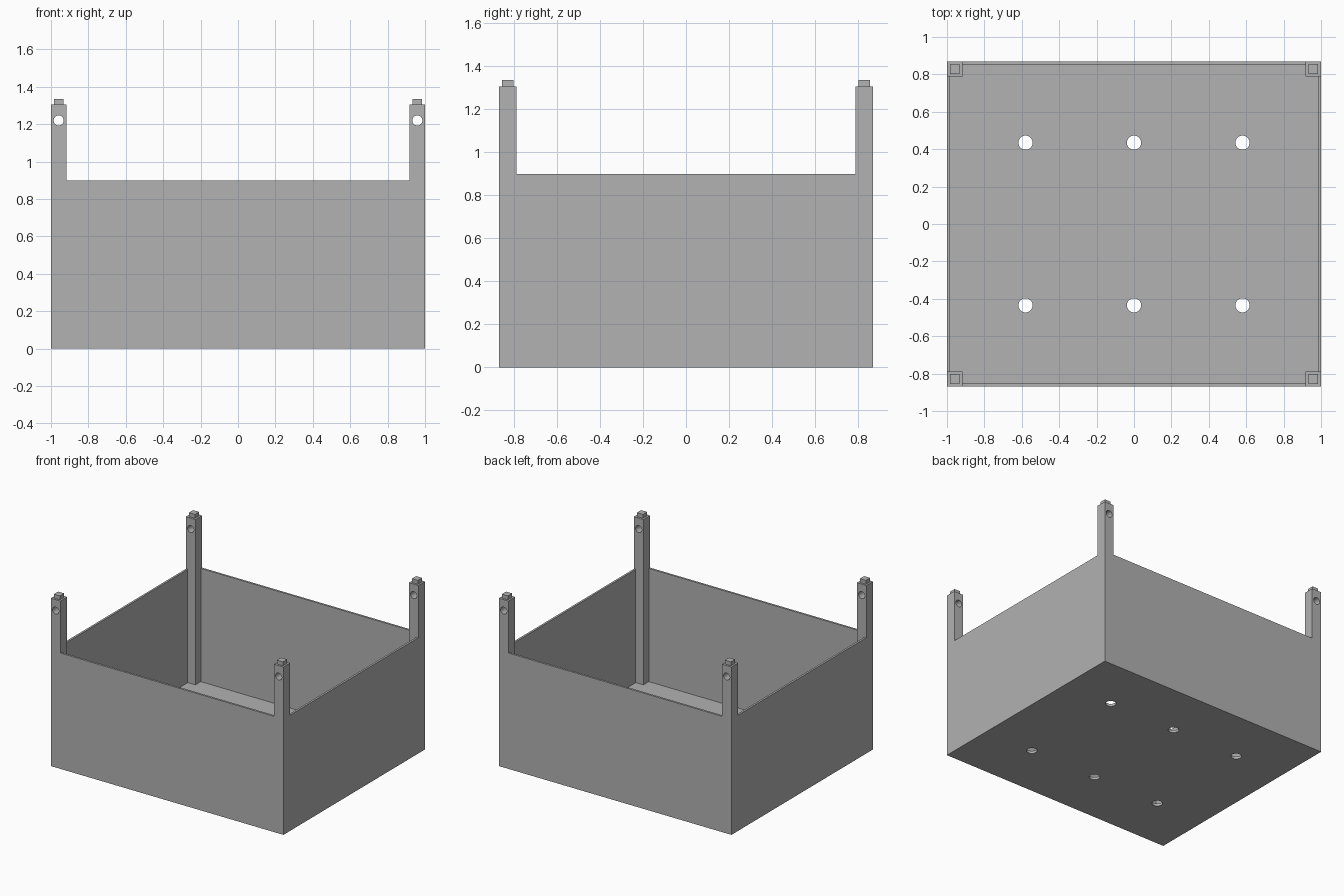
import bpy
from mathutils import Vector

cube = bpy.data.objects.get("Cube")
if cube:
    bpy.data.objects.remove(cube, do_unlink=True)

# Overall sizes
HX, HY = 1.0, 0.87
WALL, FLOOR, RIM = 0.016, 0.02, 0.9
POST, POST_TOP = 0.082, 1.305
PEG, PEG_TOP = 0.052, 1.335

grey = bpy.data.materials.new("plain grey")
grey.use_nodes = True
color = (0.445, 0.445, 0.445, 1)
grey.diffuse_color = color
grey.node_tree.nodes["Principled BSDF"].inputs["Base Color"].default_value = color


def box(name, low, high):
    low, high = Vector(low), Vector(high)
    bpy.ops.mesh.primitive_cube_add(size=1, location=(low + high) / 2)
    ob = bpy.context.object
    ob.name = name
    ob.scale = high - low
    bpy.ops.object.transform_apply(location=False, rotation=False, scale=True)
    ob.data.materials.append(grey)
    return ob


def drill(name, radius, depth, location, rotation=(0, 0, 0)):
    bpy.ops.mesh.primitive_cylinder_add(vertices=32, radius=radius, depth=depth,
                                        location=location, rotation=rotation)
    ob = bpy.context.object
    ob.name = name
    ob.data.materials.append(grey)
    return ob


def combine(target, other, operation):
    """Apply a boolean to the target and discard the helper."""
    mod = target.modifiers.new(operation.lower(), 'BOOLEAN')
    mod.operation = operation
    mod.solver = 'EXACT'
    mod.object = other
    bpy.context.view_layer.objects.active = target
    bpy.ops.object.modifier_apply(modifier=mod.name)
    bpy.data.objects.remove(other, do_unlink=True)


# Open box with thin walls and floor
crate = box("stacking_crate", (-HX, -HY, 0), (HX, HY, RIM))
cavity = box("cavity_cutter", (WALL - HX, WALL - HY, FLOOR), (HX - WALL, HY - WALL, RIM + 0.2))
combine(crate, cavity, 'DIFFERENCE')

# Corner posts with a stacking peg and a cross hole
for sx in (-1, 1):
    for sy in (-1, 1):
        cx, cy = sx * (HX - POST / 2), sy * (HY - POST / 2)
        h, p = POST / 2, PEG / 2
        post = box("corner_post", (cx - h, cy - h, 0), (cx + h, cy + h, POST_TOP))
        peg = box("stacking_peg", (cx - p, cy - p, POST_TOP - 0.05), (cx + p, cy + p, PEG_TOP))
        combine(post, peg, 'UNION')
        hole = drill("post_hole_cutter", 0.027, 0.3, (cx, cy, 1.22), (1.5708, 0, 0))
        combine(post, hole, 'DIFFERENCE')
        combine(crate, post, 'UNION')

# Drain holes through the floor
for x in (-0.58, 0, 0.58):
    for y in (-0.435, 0.435):
        combine(crate, drill("drain_cutter", 0.038, 0.2, (x, y, 0)), 'DIFFERENCE')

# Crisp edges with smooth hole walls
bpy.ops.object.select_all(action='DESELECT')
crate.select_set(True)
bpy.context.view_layer.objects.active = crate
bpy.ops.object.shade_smooth_by_angle(angle=0.52)
